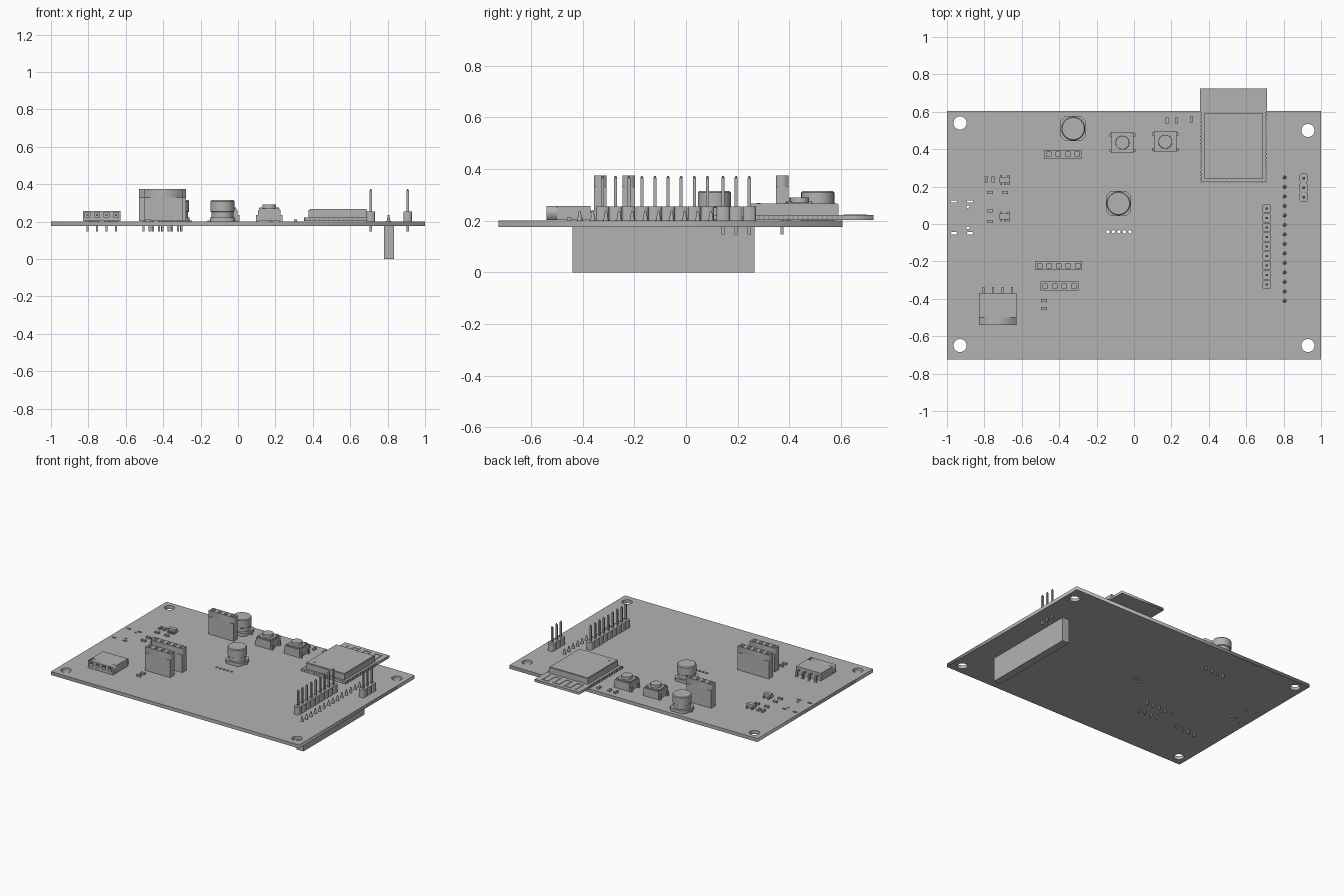
import bpy, bmesh
from math import cos, sin, pi
from mathutils import Matrix, Vector

if "Cube" in bpy.data.objects:
    bpy.data.objects.remove(bpy.data.objects["Cube"], do_unlink=True)

grey = bpy.data.materials.new("plain grey")
grey.use_nodes = True
grey.diffuse_color = (0.45, 0.45, 0.45, 1)
grey.node_tree.nodes["Principled BSDF"].inputs["Base Color"].default_value = grey.diffuse_color

BOT, TOP = 0.175, 0.2
PITCH = 0.0508


def finish(bm, name, smooth=False):
    bmesh.ops.recalc_face_normals(bm, faces=bm.faces)
    me = bpy.data.meshes.new(name)
    bm.to_mesh(me)
    bm.free()
    me.materials.append(grey)
    ob = bpy.data.objects.new(name, me)
    bpy.context.scene.collection.objects.link(ob)
    if smooth:
        bpy.ops.object.select_all(action='DESELECT')
        bpy.context.view_layer.objects.active = ob
        ob.select_set(True)
        bpy.ops.object.shade_smooth_by_angle()
    return ob


def box(bm, x0, x1, y0, y1, z0, z1):
    size = Vector((x1 - x0, y1 - y0, z1 - z0))
    mid = Vector((x0 + x1, y0 + y1, z0 + z1)) / 2
    bmesh.ops.create_cube(bm, size=1, matrix=Matrix.Translation(mid) @ Matrix.Diagonal((*size, 1)))


def block(bm, x, y, w, d, z0, z1):
    box(bm, x - w / 2, x + w / 2, y - d / 2, y + d / 2, z0, z1)


def cone(bm, x, y, r0, r1, z0, z1, n=32):
    bmesh.ops.create_cone(bm, cap_ends=True, segments=n, radius1=r0, radius2=r1, depth=z1 - z0,
                          matrix=Matrix.Translation((x, y, (z0 + z1) / 2)))


def rect(x, y, w, d):
    return [(x + a * w / 2, y + b * d / 2) for a, b in ((-1, -1), (1, -1), (1, 1), (-1, 1))]


def cut_rect(x, y, w, d, c):
    # rectangle with clipped corners
    w, d = w / 2, d / 2
    pts = [(c - w, -d), (w - c, -d), (w, c - d), (w, d - c), (w - c, d), (c - w, d), (-w, d - c), (-w, c - d)]
    return [(x + a, y + b) for a, b in pts]


def circle(x, y, r, n=28):
    return [(x + r * cos(2 * pi * i / n), y + r * sin(2 * pi * i / n)) for i in range(n)]


def slot(x, y, w, h):
    return [(px + (w - h) / 2 * (1 if px > x else -1), py) for px, py in circle(x, y, h / 2, 14)]


def plate(bm, loops, z0, z1, matrix=Matrix()):
    # flat plate: the first loop is the outline, the rest are holes
    cu = bpy.data.curves.new("outline", 'CURVE')
    cu.dimensions, cu.fill_mode, cu.extrude = '2D', 'BOTH', (z1 - z0) / 2
    for pts in loops:
        sp = cu.splines.new('POLY')
        sp.points.add(len(pts) - 1)
        for p, (x, y) in zip(sp.points, pts):
            p.co = (x, y, 0, 1)
        sp.use_cyclic_u = True
    ob = bpy.data.objects.new("outline", cu)
    bpy.context.scene.collection.objects.link(ob)
    dg = bpy.context.evaluated_depsgraph_get()
    me = bpy.data.meshes.new_from_object(ob.evaluated_get(dg))
    me.transform(matrix @ Matrix.Translation((0, 0, (z0 + z1) / 2)))
    bm.from_mesh(me)
    bmesh.ops.remove_doubles(bm, verts=bm.verts, dist=1e-5)
    bpy.data.objects.remove(ob)
    bpy.data.curves.remove(cu)
    bpy.data.meshes.remove(me)


# circuit board with mounting holes, slots and a row of small holes
holes = [circle(x, y, 0.035) for x, y in ((-.93, .54), (.93, .5), (-.93, -.65), (.93, -.65))]
holes += [slot(x, y, 0.034, 0.013) for x in (-.963, -.877) for y in (.12, -.05)]
holes += [slot(-.888, y, 0.018, 0.013) for y in (.093, -.02)]
holes += [circle(-.14 + i * .0295, -.042, 0.009, 14) for i in range(5)]
bm = bmesh.new()
plate(bm, [rect(0, -.06, 2, 1.33)] + holes, BOT, TOP)
finish(bm, "circuit_board")

# long socket under the board, its pins soldered on top
bm = bmesh.new()
box(bm, .78, .835, -.44, .265, 0, BOT)
finish(bm, "underside_socket")
bm = bmesh.new()
for i in range(14):
    y = .249 - i * PITCH
    cone(bm, .805, y, .013, .013, TOP, TOP + .002, 16)
    cone(bm, .805, y, .010, .004, TOP, TOP + .036, 12)
finish(bm, "underside_socket_pins")


# upright pin headers
def pin_header(name, x, y_top, count):
    base, pins = bmesh.new(), bmesh.new()
    for i in range(count):
        y = y_top - i * PITCH
        plate(base, [cut_rect(x, y, .044, PITCH - .0005, .008)], TOP, .255)
        block(pins, x, y, .012, .012, .147, .365)
        cone(pins, x, y, .006, .003, .365, .373, 4)
    finish(base, name + "_base")
    finish(pins, name + "_pins")


pin_header("long_pin_header", .71, .083, 9)
pin_header("short_pin_header", .907, .245, 3)


# tall socket strips
def socket_strip(name, x, y, count):
    bm = bmesh.new()
    w = count * PITCH - .002
    xs = [x + (i - (count - 1) / 2) * PITCH for i in range(count)]
    plate(bm, [rect(x, y, w, .048)] + [rect(px, y, .024, .024) for px in xs], .33, .375)
    block(bm, x, y, w, .048, TOP + .002, .33)
    for px in xs:
        block(bm, px, y, .011, .011, .147, TOP + .004)
    finish(bm, name)


socket_strip("rear_socket", -.38, .372, 4)
socket_strip("middle_socket", -.403, -.222, 5)
socket_strip("front_socket", -.398, -.332, 4)


# can capacitors
def capacitor(name, x, y):
    bm = bmesh.new()
    plate(bm, [cut_rect(x, y, .134, .134, .025)], TOP, .222)
    block(bm, x, y, .16, .02, TOP, .206)
    finish(bm, name + "_base")
    bm = bmesh.new()
    cone(bm, x, y, .058, .058, .222, .25)
    cone(bm, x, y, .058, .064, .25, .254)
    cone(bm, x, y, .064, .064, .254, .308)
    cone(bm, x, y, .064, .059, .308, .314)
    finish(bm, name + "_can", True)


capacitor("rear_capacitor", -.325, .51)
capacitor("middle_capacitor", -.083, .11)

# push buttons
for name, x, y in (("left_button", -.062, .435), ("right_button", .167, .44)):
    bm = bmesh.new()
    block(bm, x, y, .12, .112, TOP + .004, .262)
    block(bm, x, y, .108, .10, .262, .27)
    for sx in (-1, 1):
        for sy in (-1, 1):
            cone(bm, x + sx * .043, y + sy * .04, .008, .008, .27, .274, 12)
            block(bm, x + sx * .062, y + sy * .042, .016, .016, TOP, .235)
    finish(bm, name + "_body")
    bm = bmesh.new()
    cone(bm, x, y, .037, .036, .27, .29)
    finish(bm, name + "_cap", True)

# radio module board with notched edges
N, X0, X1, Y0, Y1 = 20, .354, .712, .222, .725
NOTCH = .006


def notched(a, b, inward, n):
    a, b, inward = Vector(a), Vector(b), Vector(inward) * NOTCH
    pts = []
    for i in range(n):
        for t, k in ((.1, 0), (.3, 1), (.7, 1), (.9, 0)):
            pts.append(tuple(a.lerp(b, (i + t) / n) + inward * k))
    return pts


outline = [(X0, Y0)] + notched((X0, Y0), (X1, Y0), (0, 1), 14) + [(X1, Y0)]
outline += notched((X1, Y0), (X1, .6), (-1, 0), N) + [(X1, Y1), (X0, Y1)]
outline += notched((X0, .6), (X0, Y0), (1, 0), N)
bm = bmesh.new()
plate(bm, [outline], TOP + .003, .221)
finish(bm, "radio_module_board")
bm = bmesh.new()
box(bm, .378, .69, .24, .59, .221, .266)
cone(bm, .42, .28, .008, .008, .266, .268, 16)
bmesh.ops.bevel(bm, geom=[e for e in bm.edges if all(v.co.z > .265 and v.co.z < .2665 for v in e.verts)
                          and e.calc_length() > .1], offset=.004, segments=2, affect='EDGES')
finish(bm, "radio_module_shield")

# zigzag antenna trace
bm = bmesh.new()
for i in range(7):
    x = .40 + i * .045
    block(bm, x, .655, .01, .09, .221, .224)
    if i < 6:
        block(bm, x + .0225, .695 if i % 2 else .615, .035, .01, .221, .224)
finish(bm, "antenna_trace")

# four-way connector with openings on its front face
bm = bmesh.new()
xs = [-.805 + i * PITCH for i in range(4)]
facing = Matrix.Rotation(pi / 2, 4, 'X')
plate(bm, [rect(-.729, .23, .2, .055)] + [rect(x, .235, .026, .026) for x in xs], .50, .54, facing)
box(bm, -.829, -.629, -.50, -.37, .2025, .2575)
for x in xs:
    block(bm, x, -.51, .01, .04, .23, .24)
finish(bm, "side_connector")
bm = bmesh.new()
for x in xs:
    box(bm, x - .005, x + .005, -.372, -.34, .23, .24)
    block(bm, x, -.342, .011, .011, .147, .24)
    cone(bm, x, -.342, .013, .013, TOP, TOP + .002, 16)
finish(bm, "side_connector_leads")

# small six-leg chips
for name, y in (("rear_small_chip", .235), ("front_small_chip", .04)):
    bm = bmesh.new()
    block(bm, -.69, y, .056, .03, TOP + .004, .232)
    for dx in (-.019, 0, .019):
        for s in (-1, 1):
            if dx or s < 0:
                block(bm, -.69 + dx, y + s * .018, .009, .016, TOP, .216)
    finish(bm, name)


# tiny two-ended parts
def chip_part(name, x, y, upright):
    bm = bmesh.new()
    for k, length, t, h in ((0, .02, .015, .010), (-.0125, .007, .017, .012), (.0125, .007, .017, .012)):
        if upright:
            block(bm, x, y + k, t, length, TOP, TOP + h)
        else:
            block(bm, x + k, y, length, t, TOP, TOP + h)
    finish(bm, name)


upright = [(-.79, .237), (-.754, .237), (.177, .553), (.227, .553), (.308, .56)]
flat = [(-.77, .168), (-.69, .168), (-.77, .07), (-.77, .013), (-.481, -.41), (-.481, -.452)]
for i, (x, y) in enumerate(upright + flat):
    chip_part(f"chip_part_{i + 1}", x, y, i < len(upright))
